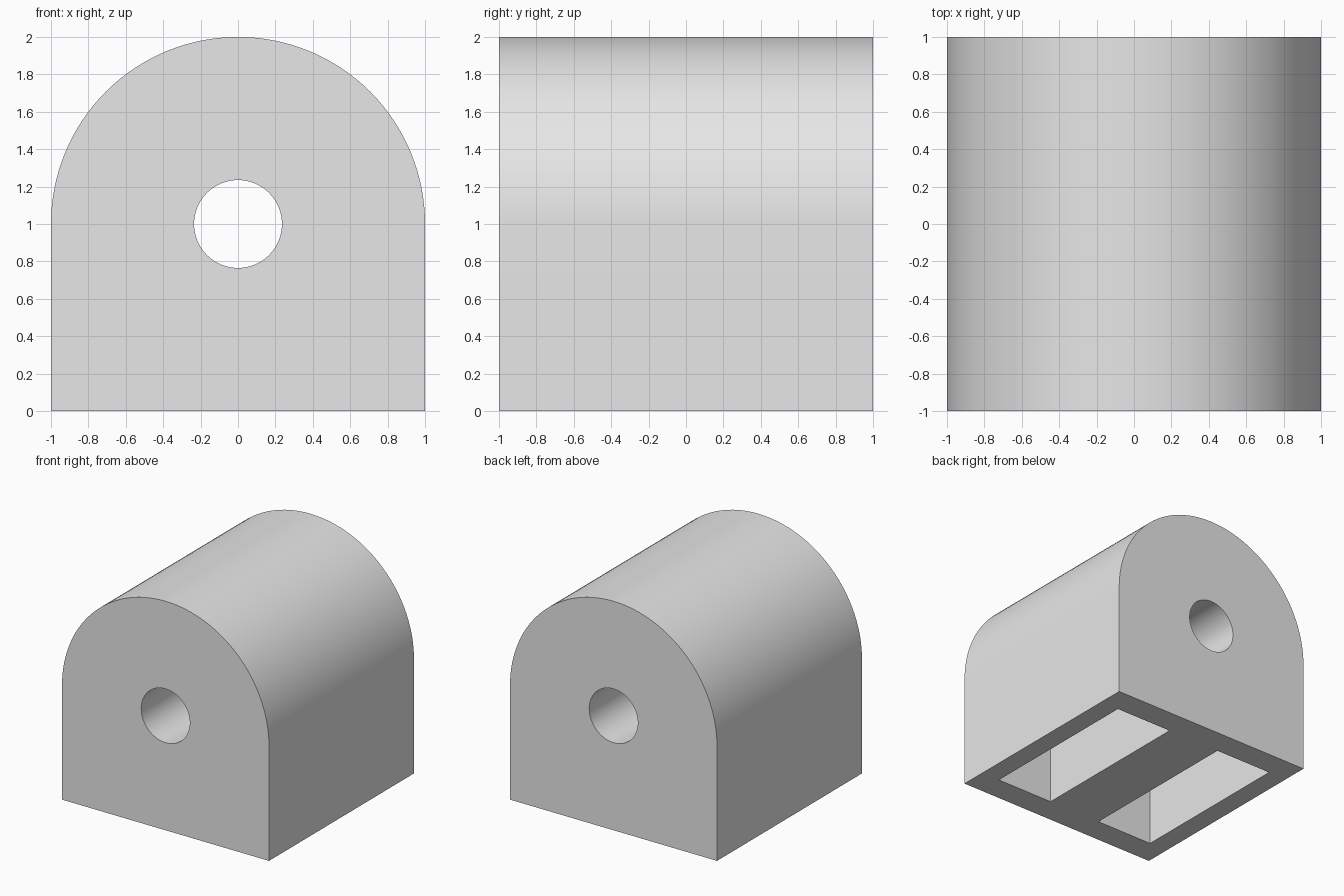
import bpy
import bmesh
from math import cos, sin, pi

cube = bpy.data.objects.get("Cube")
if cube:
    bpy.data.objects.remove(cube, do_unlink=True)

RADIUS = 1.0         # arch radius, also half the width and half the depth
HOLE_RADIUS = 0.235
SLOT_INNER, SLOT_OUTER = 0.26, 0.82
SLOT_HALF_LENGTH = 0.77
SLOT_DEPTH = 1.0

grey = bpy.data.materials.new("light_grey")
grey.use_nodes = True
grey.diffuse_color = (0.8, 0.8, 0.8, 1)
grey.node_tree.nodes["Principled BSDF"].inputs["Base Color"].default_value = (0.8, 0.8, 0.8, 1)


def arc(radius, start, end, steps):
    """Points on an arc around the bore axis, in x and z."""
    angles = [start + (end - start) * i / steps for i in range(steps + 1)]
    return [(radius * cos(a), RADIUS + radius * sin(a)) for a in angles]


def prism(name, profile, half_length):
    """Extrude an x-z profile along y."""
    bm = bmesh.new()
    face = bm.faces.new([bm.verts.new((x, -half_length, z)) for x, z in profile])
    moved = bmesh.ops.extrude_face_region(bm, geom=[face])["geom"]
    verts = [v for v in moved if isinstance(v, bmesh.types.BMVert)]
    bmesh.ops.translate(bm, verts=verts, vec=(0, 2 * half_length, 0))
    bmesh.ops.recalc_face_normals(bm, faces=bm.faces)
    mesh = bpy.data.meshes.new(name)
    bm.to_mesh(mesh)
    bm.free()
    mesh.materials.append(grey)
    obj = bpy.data.objects.new(name, mesh)
    bpy.context.collection.objects.link(obj)
    return obj


# Arched block
outline = [(-RADIUS, 0), (RADIUS, 0)] + arc(RADIUS, 0, pi, 64)
block = prism("arched_block", outline, RADIUS)

# Through bore and the two slots in the underside
cutters = [prism("bore_cutter", arc(HOLE_RADIUS, 0, 2 * pi, 64)[:-1], RADIUS + 0.1)]
for side in (-1, 1):
    a, b = side * SLOT_INNER, side * SLOT_OUTER
    rectangle = [(a, -0.1), (b, -0.1), (b, SLOT_DEPTH), (a, SLOT_DEPTH)]
    cutters.append(prism("slot_cutter", rectangle, SLOT_HALF_LENGTH))

for cutter in cutters:
    cutter.hide_render = True
    cut = block.modifiers.new(cutter.name, 'BOOLEAN')
    cut.operation = 'DIFFERENCE'
    cut.solver = 'EXACT'
    cut.object = cutter

# Keep the cut mesh and drop the cutters
graph = bpy.context.evaluated_depsgraph_get()
cut_mesh = bpy.data.meshes.new_from_object(block.evaluated_get(graph))
block.modifiers.clear()
block.data = cut_mesh
for cutter in cutters:
    bpy.data.objects.remove(cutter, do_unlink=True)

# Smooth arch and bore, sharp edges elsewhere
bpy.ops.object.select_all(action='DESELECT')
block.select_set(True)
bpy.context.view_layer.objects.active = block
bpy.ops.object.shade_smooth_by_angle(angle=pi / 6)
